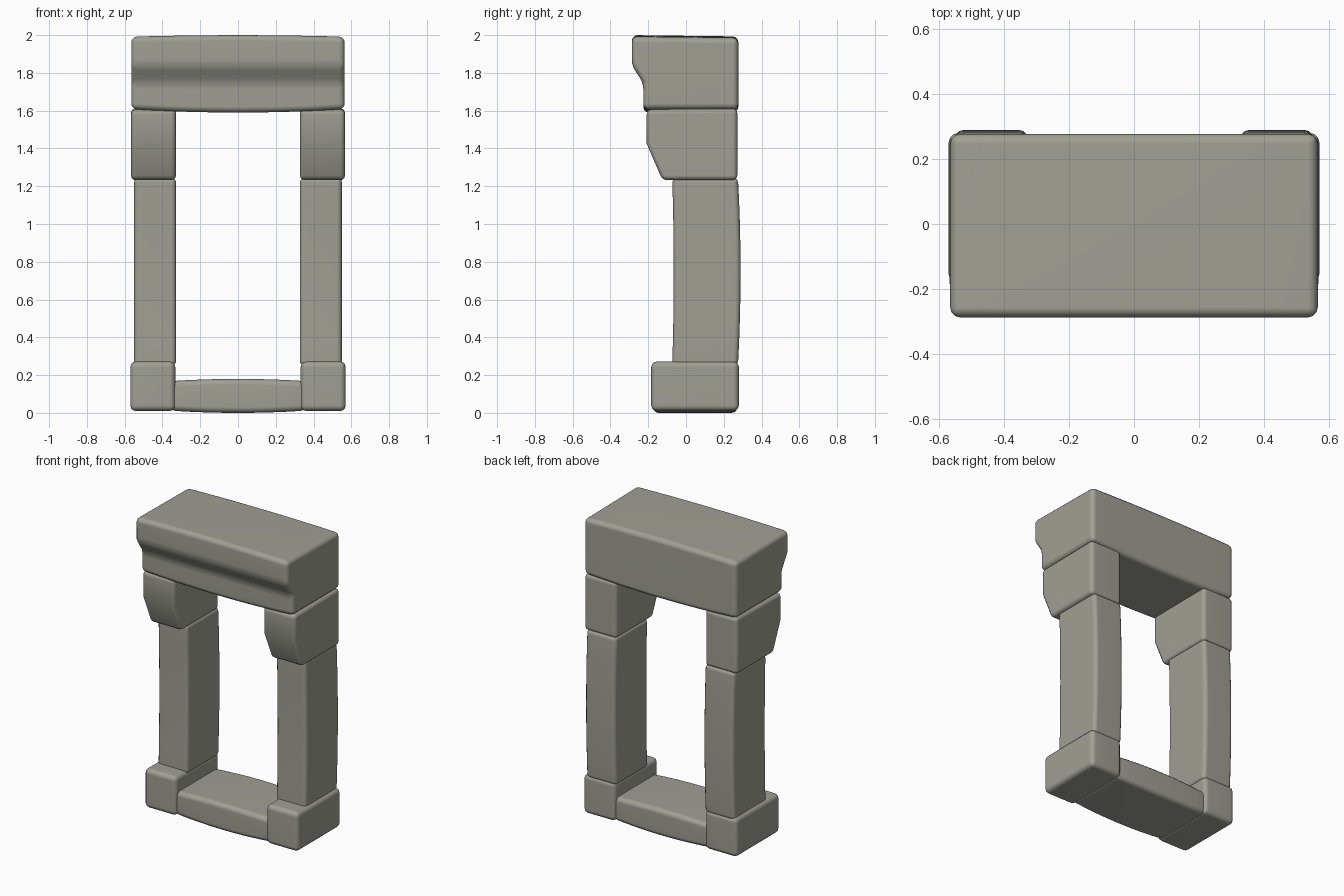
import bpy, bmesh, math
from mathutils import Vector

if "Cube" in bpy.data.objects:
    bpy.data.objects.remove(bpy.data.objects["Cube"])

stone = bpy.data.materials.new("grey stone")
stone.diffuse_color = (0.35, 0.35, 0.30, 1)
stone.use_nodes = True
stone.node_tree.nodes["Principled BSDF"].inputs["Base Color"].default_value = stone.diffuse_color


def block(name, profile, axis, start, end, warp, bevel=0.03, steps=8):
    """Loft a profile along x (points are y,z) or z (points are x,y), warp it, round the edges."""
    bm = bmesh.new()
    rings = []
    for i in range(steps + 1):
        f = i / steps
        s = start + (end - start) * f
        k = 1 - (2 * f - 1) ** 2          # 0 at the ends, 1 in the middle
        ring = []
        for p, q in profile:
            co = Vector((s, p, q)) if axis == 'x' else Vector((p, q, s))
            ring.append(bm.verts.new(co + Vector(warp(co, k))))
        rings.append(ring)
    n = len(profile)
    for a, b in zip(rings, rings[1:]):
        for i in range(n):
            j = (i + 1) % n
            bm.faces.new((a[i], a[j], b[j], b[i]))
    bm.faces.new(rings[0])
    bm.faces.new(rings[-1])
    bmesh.ops.recalc_face_normals(bm, faces=bm.faces)
    hard = [e for e in bm.edges if e.calc_face_angle(0) > math.radians(28)]
    bmesh.ops.bevel(bm, geom=hard, offset=bevel, segments=3, profile=0.5,
                    affect='EDGES', clamp_overlap=True)
    bmesh.ops.recalc_face_normals(bm, faces=bm.faces)
    me = bpy.data.meshes.new(name)
    bm.to_mesh(me)
    bm.free()
    me.materials.append(stone)
    ob = bpy.data.objects.new(name, me)
    bpy.context.collection.objects.link(ob)
    bpy.ops.object.select_all(action='DESELECT')
    ob.select_set(True)
    bpy.context.view_layer.objects.active = ob
    bpy.ops.object.shade_smooth_by_angle(angle=math.radians(40))
    mod = ob.modifiers.new("even_shading", 'WEIGHTED_NORMAL')
    mod.keep_sharp = True
    return ob


def rect(a0, a1, b0, b1):
    return [(a0, b0), (a1, b0), (a1, b1), (a0, b1)]


def still(co, k):
    return (0, 0, 0)


# Lintel with stepped front, slightly swollen in the middle
block("lintel",
      [(0.277, 1.608), (0.277, 1.985), (-0.287, 1.992), (-0.287, 1.84),
       (-0.226, 1.745), (-0.226, 1.608)],
      'x', -0.565, 0.565,
      lambda co, k: (0, 0, k * (0.008 if co.z > 1.9 else -0.018 if co.z < 1.65 else 0)))

# Threshold between the feet
block("threshold", rect(-0.165, 0.262, 0.012, 0.168), 'x', -0.36, 0.36,
      lambda co, k: (0, k * (0.01 if co.y > 0 else -0.01),
                     k * (0.012 if co.z > 0.1 else -0.012)))

for side, label in ((-1, "left"), (1, "right")):
    # Corbel with sloped lower front
    block(label + "_corbel",
          [(0.272, 1.232), (0.272, 1.612), (-0.208, 1.606), (-0.208, 1.425), (-0.125, 1.232)],
          'x', side * 0.328, side * 0.567, still, 0.026, 2)
    # Bowed post
    xs = sorted((side * 0.327, side * 0.55))
    block(label + "_post", rect(xs[0], xs[1], -0.073, 0.275), 'z', 0.25, 1.245,
          lambda co, k: (0, 0.014 * k if co.y > 0 else 0.008 * k, 0), 0.026)
    # Foot block
    block(label + "_foot", rect(-0.184, 0.28, 0.01, 0.272), 'x',
          side * 0.332, side * 0.57, still, 0.03, 2)
